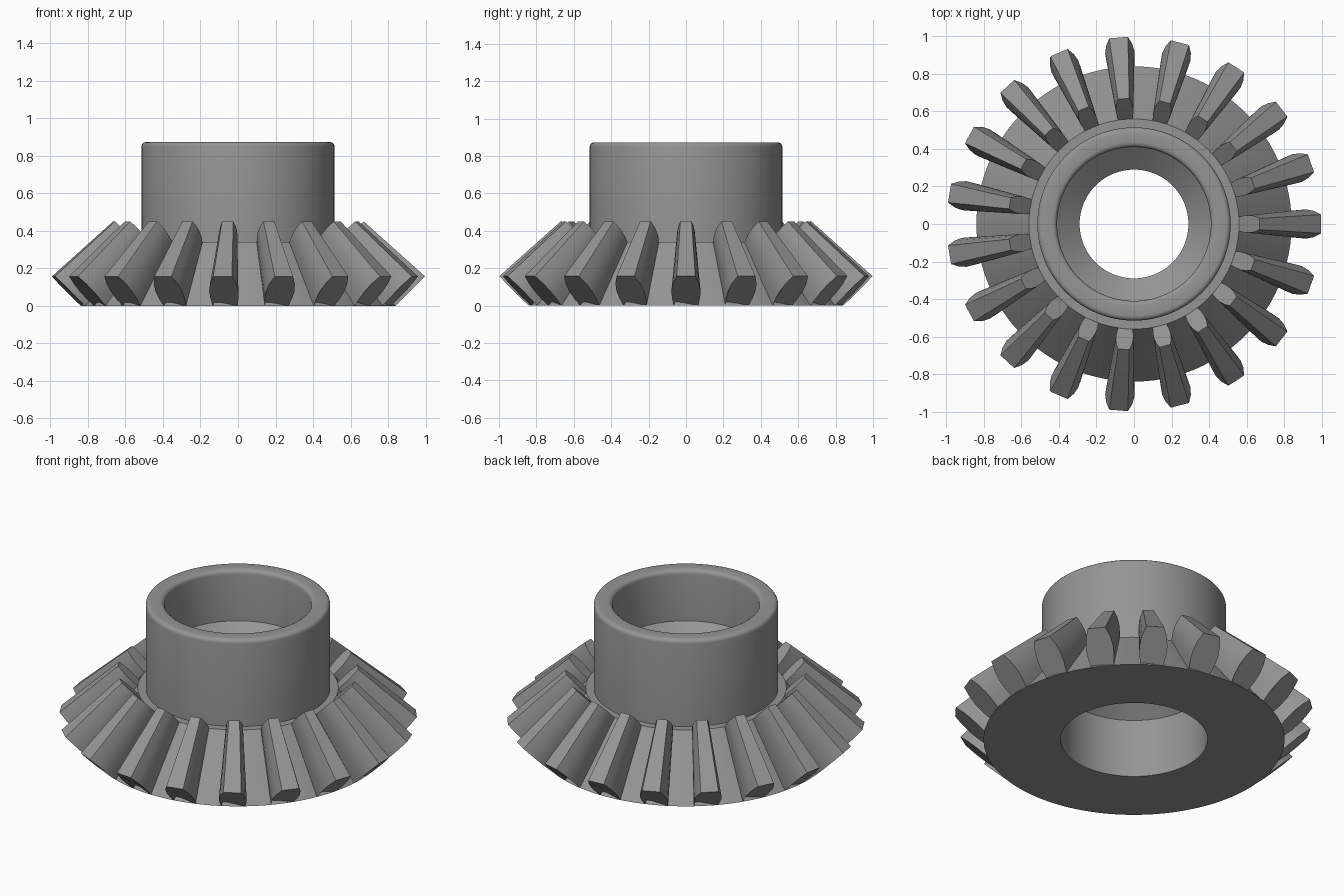
import bpy, bmesh
from math import pi, radians, cos, sin
from mathutils import Matrix, Vector

cube = bpy.data.objects.get("Cube")
if cube:
    bpy.data.objects.remove(cube, do_unlink=True)

SEGMENTS = 96
TEETH = 19

steel = bpy.data.materials.new("grey steel")
steel.use_nodes = True
GREY = (0.3, 0.3, 0.3, 1)
steel.diffuse_color = GREY
steel.node_tree.nodes["Principled BSDF"].inputs["Base Color"].default_value = GREY


def finish(bm, name, angle):
    bmesh.ops.recalc_face_normals(bm, faces=bm.faces)
    mesh = bpy.data.meshes.new(name)
    bm.to_mesh(mesh)
    bm.free()
    mesh.materials.append(steel)
    obj = bpy.data.objects.new(name, mesh)
    bpy.context.collection.objects.link(obj)
    bpy.ops.object.select_all(action="DESELECT")
    obj.select_set(True)
    bpy.context.view_layer.objects.active = obj
    bpy.ops.object.shade_smooth_by_angle(angle=radians(angle))
    return obj


def fillet(r, z, size, start):
    """Quarter-round profile points about the centre (r, z)."""
    return [(r + size * cos(start + i * pi / 8), z + size * sin(start + i * pi / 8))
            for i in range(5)]


# Gear body: cone, shoulder, hub and a bore with a narrowing ridge
profile = [(0.84, 0), (0.56, 0.34), (0.515, 0.34)]
profile += fillet(0.49, 0.848, 0.025, 0)
profile += fillet(0.435, 0.848, 0.025, pi / 2)
profile += [(0.41, 0.56), (0.29, 0.46), (0.41, 0.36), (0.41, 0)]

bm = bmesh.new()
rings = []
for i in range(SEGMENTS):
    turn = Matrix.Rotation(2 * pi * i / SEGMENTS, 3, "Z")
    rings.append([bm.verts.new(turn @ Vector((r, 0, z))) for r, z in profile])
for i in range(SEGMENTS):
    a, b = rings[i], rings[(i + 1) % SEGMENTS]
    for j in range(len(profile)):
        k = (j + 1) % len(profile)
        bm.faces.new((a[j], b[j], b[k], a[k]))
finish(bm, "gear_body", 30)

# Teeth: tapered bars; each section runs from root to tip as (depth, half width)
section = [(-0.25, 0.055), (0, 0.065), (0.25, 0.075), (0.5, 0.078), (0.75, 0.07), (1, 0.05)]


def tooth_end(bm, turn, root, tip, scale):
    root, tip = Vector(root), Vector(tip)
    outline = [(d, w) for d, w in section] + [(d, -w) for d, w in reversed(section)]
    verts = []
    for depth, width in outline:
        p = root.lerp(tip, depth)
        verts.append(bm.verts.new(turn @ Vector((p.x, width * scale, max(p.y, 0.002)))))
    return verts


bm = bmesh.new()
for i in range(TEETH):
    turn = Matrix.Rotation(2 * pi * i / TEETH, 3, "Z")
    outer = tooth_end(bm, turn, (0.84, 0), (0.997, 0.157), 1)
    inner = tooth_end(bm, turn, (0.56, 0.34), (0.67, 0.45), 0.6)
    bm.faces.new(outer)
    bm.faces.new(inner)
    for j in range(len(outer)):
        k = (j + 1) % len(outer)
        bm.faces.new((outer[j], outer[k], inner[k], inner[j]))
finish(bm, "teeth", 25)
